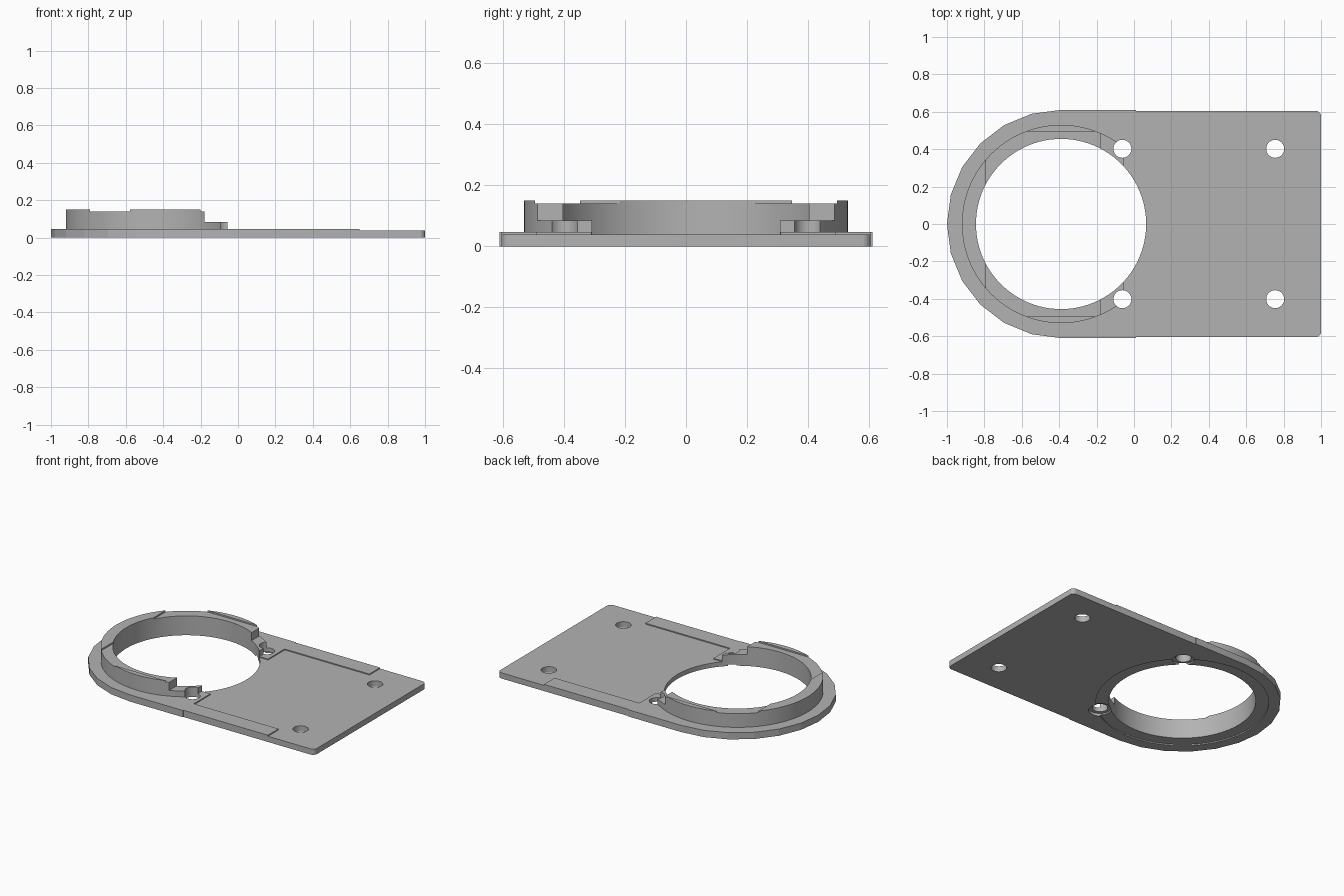
import bpy, bmesh, math

if "Cube" in bpy.data.objects:
    bpy.data.objects.remove(bpy.data.objects["Cube"])

grey = bpy.data.materials.new("mid_grey")
grey.diffuse_color = (0.45, 0.45, 0.45, 1)
grey.use_nodes = True
grey.node_tree.nodes["Principled BSDF"].inputs["Base Color"].default_value = grey.diffuse_color
CX = -0.39          # centre of the round end


def prism(name, pts, z0, z1):
    """Extrude a flat outline from z0 to z1."""
    bm = bmesh.new()
    face = bm.faces.new([bm.verts.new((x, y, z0)) for x, y in pts])
    ext = bmesh.ops.extrude_face_region(bm, geom=[face])
    bmesh.ops.translate(bm, vec=(0, 0, z1 - z0),
                        verts=[v for v in ext["geom"] if isinstance(v, bmesh.types.BMVert)])
    bmesh.ops.recalc_face_normals(bm, faces=bm.faces)
    me = bpy.data.meshes.new(name)
    bm.to_mesh(me)
    bm.free()
    me.materials.append(grey)
    ob = bpy.data.objects.new(name, me)
    bpy.context.collection.objects.link(ob)
    return ob


def arc(cx, cy, r, a0, a1, n):
    return [(cx + r * math.cos(math.radians(a0 + (a1 - a0) * i / n)),
             cy + r * math.sin(math.radians(a0 + (a1 - a0) * i / n))) for i in range(n + 1)]


def disc(name, cx, cy, r, z0, z1, n=96):
    return prism(name, arc(cx, cy, r, 0, 360, n)[:-1], z0, z1)


def box(name, x0, x1, y, z0, z1):
    return prism(name, [(x0, -y), (x1, -y), (x1, y), (x0, y)], z0, z1)


def combine(target, tool, op="DIFFERENCE"):
    """Apply a boolean and remove the tool object."""
    mod = target.modifiers.new("bool", "BOOLEAN")
    mod.operation, mod.solver, mod.object = op, "EXACT", tool
    bpy.context.view_layer.objects.active = target
    bpy.ops.object.modifier_apply(modifier=mod.name)
    bpy.data.objects.remove(tool, do_unlink=True)


# Base plate: faceted half-round end, square end with small rounded corners
outline = arc(CX, 0, 0.61, 90, 270, 12)
outline += [(0.01, -0.61), (0.01, -0.605)]
outline += arc(0.97, -0.575, 0.03, -90, 0, 5) + arc(0.97, 0.575, 0.03, 0, 90, 5)
outline += [(0.01, 0.605), (0.01, 0.61)]
plate = prism("mounting_plate", outline, 0, 0.046)

# Raised collar: stepped ends and top crescents
collar = disc("collar", CX, 0, 0.53, 0.02, 0.15)
combine(collar, box("open_side", -0.055, 0.5, 1, -0.1, 0.3))
combine(collar, box("low_end", -0.18, 0.5, 1, 0.085, 0.3))
combine(collar, box("top_notch", -0.79, 0.5, 0.495, 0.14, 0.3))
combine(plate, collar, "UNION")

# Shallow pocket in the top of the plate
combine(plate, prism("pocket", [(-0.055, -0.31), (0.01, -0.31), (0.01, -0.49), (0.65, -0.49),
                                (0.65, -0.8), (1.2, -0.8), (1.2, 0.8), (0.65, 0.8),
                                (0.65, 0.49), (0.01, 0.49), (0.01, 0.31), (-0.055, 0.31)],
                     0.039, 0.07))

# Round recess underneath, then the main opening
combine(plate, disc("under_recess", CX, 0, 0.535, -0.1, 0.008))
combine(plate, disc("opening", CX, 0, 0.455, -0.2, 0.4))

# Screw holes, the inner pair counterbored from below
for y in (-0.402, 0.402):
    combine(plate, disc("counterbore", -0.062, y, 0.07, -0.1, 0.018, 40))
    for x in (-0.062, 0.755):
        combine(plate, disc("screw_hole", x, y, 0.048, -0.2, 0.4, 40))

bpy.ops.object.select_all(action="DESELECT")
plate.select_set(True)
bpy.context.view_layer.objects.active = plate
bpy.ops.object.shade_smooth_by_angle(angle=math.radians(12))
